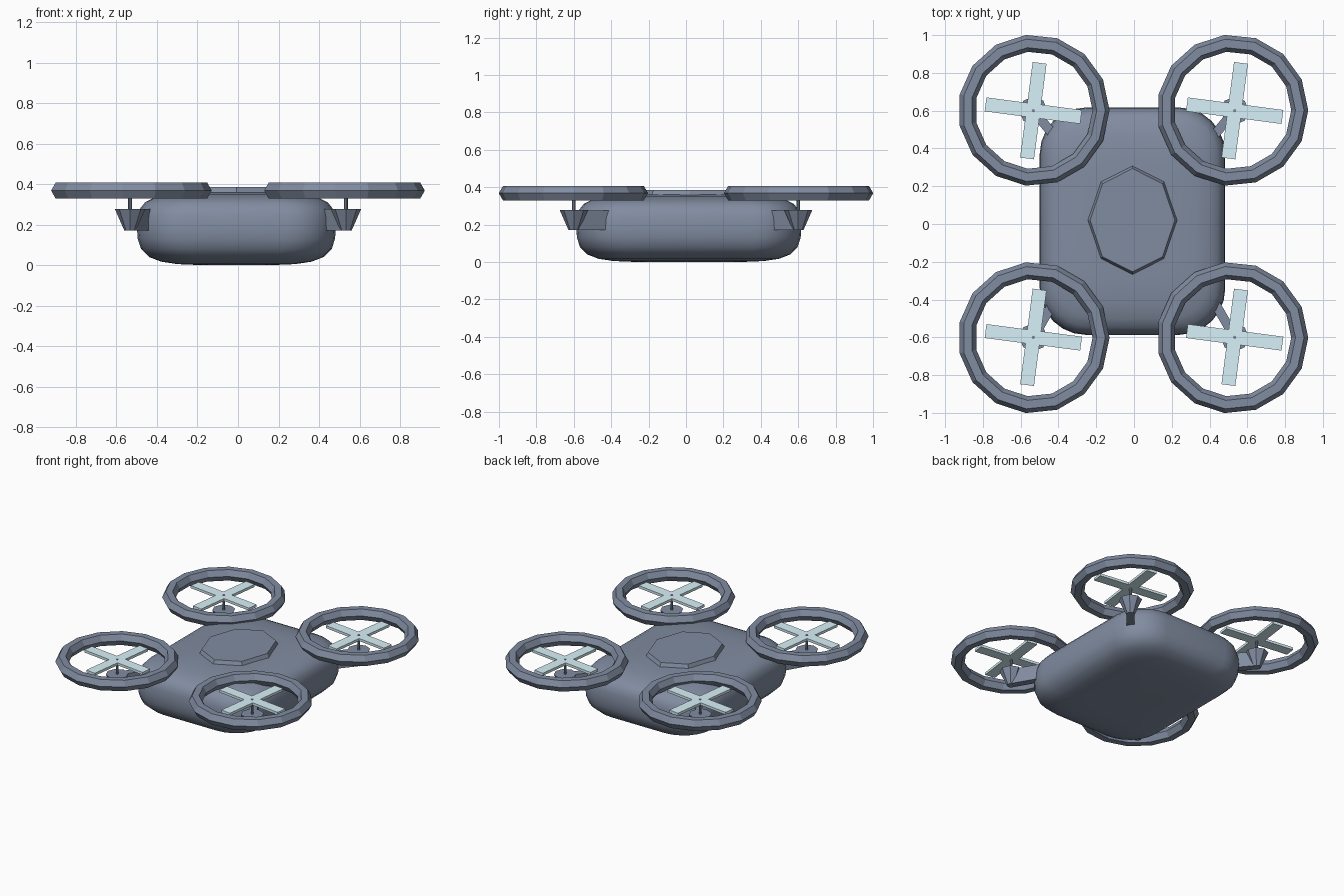
import bpy, bmesh, math
from mathutils import Matrix, Vector

if "Cube" in bpy.data.objects:
    bpy.data.objects.remove(bpy.data.objects["Cube"])


def material(name, colour):
    m = bpy.data.materials.new(name)
    m.diffuse_color = (*colour, 1)
    m.use_nodes = True
    m.node_tree.nodes["Principled BSDF"].inputs["Base Color"].default_value = m.diffuse_color
    return m


slate = material("slate", (0.22, 0.264, 0.355))
pale_blue = material("pale_blue", (0.69, 0.88, 0.95))


def finish(name, bm, mat=slate):
    bmesh.ops.recalc_face_normals(bm, faces=bm.faces)
    mesh = bpy.data.meshes.new(name)
    bm.to_mesh(mesh)
    bm.free()
    ob = bpy.data.objects.new(name, mesh)
    bpy.context.collection.objects.link(ob)
    mesh.materials.append(mat)
    return ob


def cone(name, loc, r_bottom, r_top, z0, z1, sides, scale=(1, 1)):
    bm = bmesh.new()
    bmesh.ops.create_cone(bm, cap_ends=True, segments=sides, radius1=r_bottom,
                          radius2=r_top, depth=z1 - z0)
    bm.transform(Matrix.Translation((loc[0], loc[1], (z0 + z1) / 2))
                 @ Matrix.Diagonal((scale[0], scale[1], 1, 1)))
    return finish(name, bm)


def add_box(bm, size, loc, angle):
    m = (Matrix.Translation(loc) @ Matrix.Rotation(angle, 4, 'Z')
         @ Matrix.Diagonal((*size, 1)))
    bmesh.ops.create_cube(bm, size=1, matrix=m)


def rounded_rect(hx, hy, r, steps=6):
    pts = []
    for q, (sx, sy) in enumerate(((1, 1), (-1, 1), (-1, -1), (1, -1))):
        for i in range(steps + 1):
            a = math.radians(90) * (q + i / steps)
            pts.append((sx * (hx - r) + r * math.cos(a), sy * (hy - r) + r * math.sin(a)))
    return pts


# Smooth pillow-shaped hull lofted from rounded rectangles (z, inset)
CX, CY = -0.008, 0.015
profile = [(0.0, 0.32), (0.005, 0.2), (0.017, 0.12), (0.04, 0.06), (0.08, 0.02),
           (0.13, 0.004), (0.18, 0.0), (0.24, 0.004), (0.28, 0.016), (0.31, 0.04),
           (0.333, 0.085), (0.35, 0.16), (0.36, 0.28)]
bm = bmesh.new()
loops = [[bm.verts.new((CX + x, CY + y, z))
          for x, y in rounded_rect(0.491 - i, 0.602 - i, max(0.07, 0.245 - 0.4 * i))]
         for z, i in profile]
n = len(loops[0])
for a, b in zip(loops, loops[1:]):
    for k in range(n):
        bm.faces.new((a[k], a[(k + 1) % n], b[(k + 1) % n], b[k]))
bm.faces.new(loops[0])
bm.faces.new(loops[-1])
for f in bm.faces:
    f.smooth = True
finish("hull", bm)

# Octagonal top hatch
cone("top_hatch", (CX, CY + 0.005), 1, 0.93, 0.348, 0.385, 8, (0.241, 0.294))


# Guard ring: 15-sided, hexagonal section
def guard_ring(name, loc, major=0.356, minor=0.045, sides=15, section=6):
    bm = bmesh.new()
    rows = []
    for i in range(sides):
        a = 2 * math.pi * i / sides
        row = []
        for j in range(section):
            t = 2 * math.pi * j / section
            r = major + minor * math.cos(t)
            row.append(bm.verts.new((loc[0] + r * math.cos(a), loc[1] + r * math.sin(a),
                                     0.368 + minor * math.sin(t))))
        rows.append(row)
    for i in range(sides):
        p, q = rows[i], rows[(i + 1) % sides]
        for j in range(section):
            k = (j + 1) % section
            bm.faces.new((p[j], q[j], q[k], p[k]))
    finish(name, bm)


# Four rotor units: ring, blades, shaft, motor pod, arm
for sx, side in ((-1, "left"), (1, "right")):
    for sy, end in ((-1, "front"), (1, "back")):
        tag = f"{end}_{side}"
        c = Vector((sx * 0.533, sy * 0.6))
        guard_ring(f"{tag}_guard_ring", (sx * 0.526 - 0.0045, sy * 0.602))

        bm = bmesh.new()
        for turn in (0, 90):
            add_box(bm, (0.51, 0.074, 0.018), (c.x, c.y, 0.371), math.radians(turn - 7.5))
        finish(f"{tag}_rotor_blades", bm, pale_blue)

        cone(f"{tag}_shaft", c, 0.009, 0.009, 0.26, 0.383, 8)
        cone(f"{tag}_motor_pod", c, 0.028, 0.075, 0.17, 0.277, 8)

        inner = Vector((sx * 0.4, -0.37 if sy < 0 else 0.44))
        d = inner - c
        mid = (inner + c) / 2
        bm = bmesh.new()
        add_box(bm, (d.length, 0.05, 0.106), (mid.x, mid.y, 0.223), math.atan2(d.y, d.x))
        finish(f"{tag}_arm", bm)
